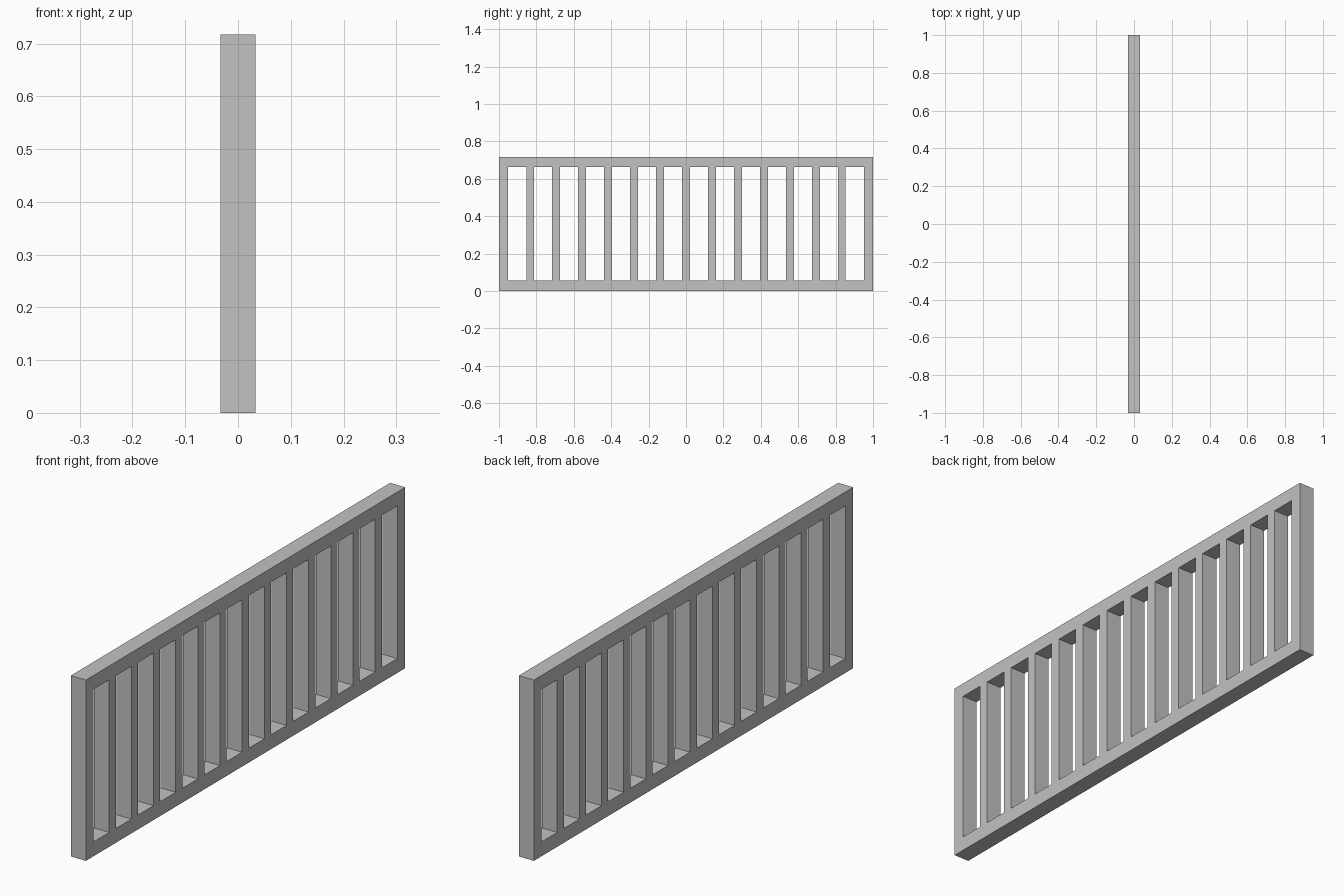
import bpy
import bmesh

cube = bpy.data.objects.get("Cube")
if cube:
    bpy.data.objects.remove(cube, do_unlink=True)

HALF_LENGTH, HEIGHT, HALF_DEPTH = 1.0, 0.717, 0.033
SLOTS, SLOT_WIDTH, SLOT_EDGE = 14, 0.097, 0.951
SLOT_BOTTOM, SLOT_TOP = 0.057, 0.662

# Plain grey material
grey = bpy.data.materials.new("grey")
grey.use_nodes = True
colour = (0.54, 0.54, 0.54, 1)
grey.diffuse_color = colour
grey.node_tree.nodes["Principled BSDF"].inputs["Base Color"].default_value = colour

# Cut lines along the panel: each slot adds a start and an end
pitch = (2 * SLOT_EDGE - SLOT_WIDTH) / (SLOTS - 1)
ys = [-HALF_LENGTH]
for i in range(SLOTS):
    start = -SLOT_EDGE + i * pitch
    ys += [start, start + SLOT_WIDTH]
ys.append(HALF_LENGTH)
zs = [0, SLOT_BOTTOM, SLOT_TOP, HEIGHT]

# Flat grid of rails and bars, leaving the slots open
bm = bmesh.new()
grid = [[bm.verts.new((-HALF_DEPTH, y, z)) for z in zs] for y in ys]
for i in range(len(ys) - 1):
    for j in range(len(zs) - 1):
        if j == 1 and i % 2 == 1:
            continue
        bm.faces.new((grid[i][j], grid[i + 1][j], grid[i + 1][j + 1], grid[i][j + 1]))

# Give the panel its thickness
result = bmesh.ops.extrude_face_region(bm, geom=bm.faces[:], use_keep_orig=True)
moved = [g for g in result["geom"] if isinstance(g, bmesh.types.BMVert)]
bmesh.ops.translate(bm, verts=moved, vec=(2 * HALF_DEPTH, 0, 0))
bmesh.ops.recalc_face_normals(bm, faces=bm.faces[:])

mesh = bpy.data.meshes.new("slatted_panel")
bm.to_mesh(mesh)
bm.free()
mesh.materials.append(grey)
panel = bpy.data.objects.new("slatted_panel", mesh)
bpy.context.collection.objects.link(panel)
